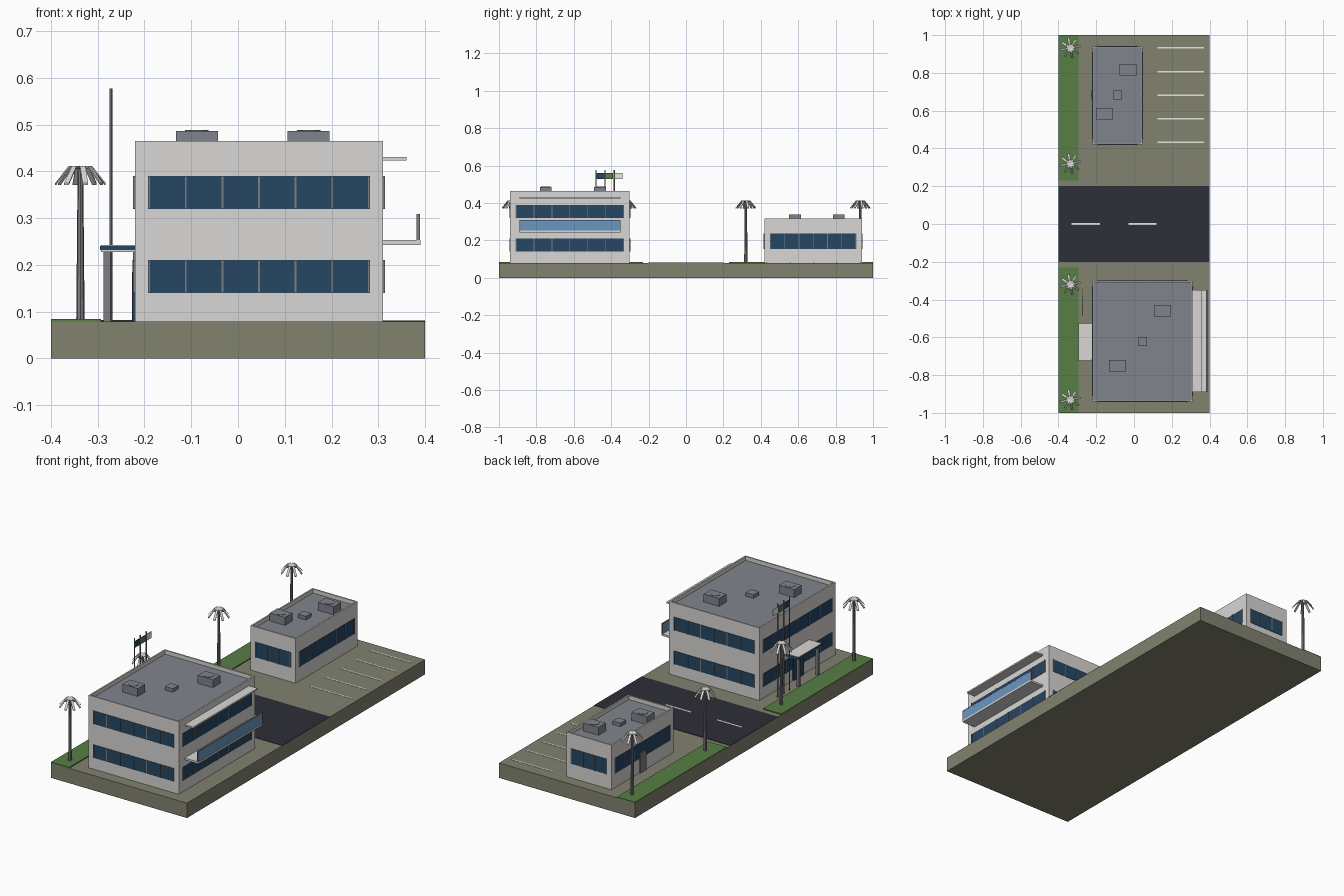
import bpy, bmesh, math
from mathutils import Matrix

if "Cube" in bpy.data.objects:
    bpy.data.objects.remove(bpy.data.objects["Cube"])


def material(name, r, g, b):
    m = bpy.data.materials.new(name)
    lin = [((c / 255 + 0.055) / 1.055) ** 2.4 for c in (r, g, b)]
    m.diffuse_color = (*lin, 1)
    m.use_nodes = True
    m.node_tree.nodes["Principled BSDF"].inputs["Base Color"].default_value = m.diffuse_color
    return m


SOIL = material("olive_ground", 130, 130, 112)
GRASS = material("grass_green", 88, 126, 70)
ROAD = material("asphalt", 46, 46, 56)
WALL = material("pale_wall", 216, 215, 213)
ROOF = material("roof_grey", 129, 132, 140)
NAVY = material("window_navy", 38, 70, 98)
GLASS = material("light_blue_glass", 108, 150, 194)
METAL = material("metal_grey", 126, 126, 130)
PAINT = material("white_paint", 232, 232, 228)

G = 0.079  # ground level


def finish(name, bm, *mats):
    me = bpy.data.meshes.new(name)
    bmesh.ops.recalc_face_normals(bm, faces=bm.faces)
    bm.to_mesh(me)
    bm.free()
    for m in mats:
        me.materials.append(m)
    ob = bpy.data.objects.new(name, me)
    bpy.context.collection.objects.link(ob)
    return ob


def add_box(bm, x0, x1, y0, y1, z0, z1):
    mat = Matrix.Translation(((x0 + x1) / 2, (y0 + y1) / 2, (z0 + z1) / 2))
    mat = mat @ Matrix.Diagonal((x1 - x0, y1 - y0, z1 - z0, 1))
    bmesh.ops.create_cube(bm, size=1, matrix=mat)


def box(name, mat, *dims):
    bm = bmesh.new()
    add_box(bm, *dims)
    return finish(name, bm, mat)


def boxes(name, mat, dims):
    bm = bmesh.new()
    for d in dims:
        add_box(bm, *d)
    return finish(name, bm, mat)


def tube(name, mat, x, y, z0, z1, r0, r1, n=8):
    bm = bmesh.new()
    bmesh.ops.create_cone(bm, cap_ends=True, segments=n, radius1=r0, radius2=r1,
                          depth=z1 - z0, matrix=Matrix.Translation((x, y, (z0 + z1) / 2)))
    return finish(name, bm, mat)


def building_shell(name, x0, x1, y0, y1, top):
    """Block with a sunken roof behind a thin parapet."""
    bm = bmesh.new()
    add_box(bm, x0, x1, y0, y1, G - 0.005, top)
    roof = max(bm.faces, key=lambda f: f.calc_center_median().z)
    bmesh.ops.inset_region(bm, faces=[roof], thickness=0.011)
    new = bmesh.ops.extrude_face_region(bm, geom=[roof])["geom"]
    bmesh.ops.translate(bm, verts=[v for v in new if isinstance(v, bmesh.types.BMVert)],
                        vec=(0, 0, -0.021))
    if roof.is_valid:
        bmesh.ops.delete(bm, geom=[roof], context="FACES_ONLY")
    for f in bm.faces:
        c = f.calc_center_median()
        f.material_index = int(abs(c.z - top + 0.021) < 1e-4)
    return finish(name, bm, WALL, ROOF)


def window_strip(name, axis, wall, sign, a, b, z0, z1, panes):
    """Ribbon of glass with mullions on a wall at x = wall or y = wall."""
    def dims(u0, u1, out, za, zb):
        d0, d1 = sorted((wall - sign * 0.002, wall + sign * out))
        return (d0, d1, u0, u1, za, zb) if axis == "x" else (u0, u1, d0, d1, za, zb)
    box(name + "_glass", NAVY, *dims(a, b, 0.002, z0, z1))
    step = (b - a) / panes
    boxes(name + "_mullions", METAL,
          [dims(a + i * step - 0.002, a + i * step + 0.002, 0.0045, z0, z1)
           for i in range(panes + 1)])


def building(name, x0, x1, y0, y1, top, floors, nx, ny):
    building_shell(name + "_shell", x0, x1, y0, y1, top)
    for i, (z0, z1) in enumerate(floors):
        for side, y, s in (("front", y0, -1), ("back", y1, 1)):
            window_strip(f"{name}_{side}_windows_{i}", "y", y, s, x0 + 0.03, x1 - 0.03, z0, z1, nx)
        for side, x, s in (("left", x0, -1), ("right", x1, 1)):
            window_strip(f"{name}_{side}_windows_{i}", "x", x, s, y0 + 0.031, y1 - 0.031, z0, z1, ny)


def roof_unit(name, x, y, top, hx=0.045, hy=0.031, h=0.043, fan=True):
    box(name, ROOF, x - hx, x + hx, y - hy, y + hy, top - h, top)
    if fan:
        tube(name + "_fan", ROOF, x, y, top, top + 0.002, 0.025, 0.025, 12)


# Site: base, road, lawns, painted lines
box("ground_base", SOIL, -0.4, 0.4, -1, 1, 0, G)
box("road", ROAD, -0.4, 0.4, -0.2, 0.2, G - 0.003, G + 0.002)
for tag, a, b in (("front", -1, -0.23), ("back", 0.23, 1)):
    box(tag + "_lawn", GRASS, -0.4, -0.293, a, b, G - 0.003, 0.084)
boxes("road_dashes", PAINT, [(x, x + 0.15, -0.005, 0.005, G, G + 0.0032) for x in (-0.33, -0.03)])
boxes("parking_lines", PAINT, [(0.125, 0.37, y - 0.004, y + 0.004, G - 0.002, G + 0.0015)
                               for y in (0.432, 0.557, 0.682, 0.807, 0.932)])

# Buildings
building("main_building", -0.22, 0.31, -0.94, -0.302, 0.465,
         ((0.14, 0.21), (0.32, 0.39)), 6, 6)
building("small_building", -0.22, 0.045, 0.42, 0.94, 0.316, ((0.155, 0.236),), 3, 6)

# Rooftop equipment
roof_unit("main_roof_unit_front", -0.088, -0.75, 0.486)
roof_unit("main_roof_unit_back", 0.151, -0.46, 0.486)
roof_unit("main_roof_hatch", 0.045, -0.622, 0.463, 0.023, 0.023, 0.02, False)
roof_unit("small_roof_unit_front", -0.155, 0.583, 0.337)
roof_unit("small_roof_unit_back", -0.033, 0.816, 0.337)
roof_unit("small_roof_hatch", -0.086, 0.683, 0.314, 0.023, 0.023, 0.02, False)

# Balcony and sunshade on the right side of the main building
box("balcony_slab", WALL, 0.308, 0.39, -0.89, -0.35, 0.243, 0.253)
box("balcony_glass", GLASS, 0.383, 0.388, -0.888, -0.352, 0.252, 0.306)
box("balcony_rail", METAL, 0.382, 0.389, -0.89, -0.35, 0.305, 0.309)
boxes("balcony_end_posts", METAL, [(0.382, 0.389, y - 0.002, y + 0.002, 0.252, 0.306)
                                   for y in (-0.888, -0.352)])
box("sunshade", WALL, 0.308, 0.36, -0.89, -0.35, 0.423, 0.431)

# Entrance canopy and doors on the left side
box("canopy_slab", WALL, -0.293, -0.219, -0.722, -0.527, 0.228, 0.243)
box("canopy_fascia", NAVY, -0.295, -0.219, -0.724, -0.525, 0.232, 0.24)
boxes("canopy_posts", METAL, [(-0.288, -0.273, y - 0.007, y + 0.007, G, 0.229)
                              for y in (-0.705, -0.544)])
box("main_door", NAVY, -0.226, -0.22, -0.67, -0.58, G, 0.21)
box("small_door", METAL, -0.227, -0.219, 0.658, 0.706, G, 0.185)

# Flagpoles
for i, (y, mat) in enumerate(((-0.481, NAVY), (-0.433, GRASS), (-0.383, PAINT))):
    tube(f"flagpole_{i}", METAL, -0.272, y, G, 0.577, 0.0033, 0.0033)
    box(f"flag_{i}", mat, -0.2735, -0.2705, y + 0.002, y + 0.044, 0.527, 0.561)


# Palm trees: tapered trunk and bent drooping fronds
def palm(name, x, y):
    tube(name + "_trunk", METAL, x, y, G, 0.402, 0.009, 0.006)
    bm = bmesh.new()
    profile = ((0.0, 0.406), (0.024, 0.41), (0.054, 0.373))
    for k in range(8):
        rot = Matrix.Translation((x, y, 0)) @ Matrix.Rotation(k * math.tau / 8 + 0.2, 4, "Z")
        rings = []
        for r, z in profile:
            rings.append([bm.verts.new((r, s * 0.006, z + t))
                          for s, t in ((-1, -0.002), (1, -0.002), (1, 0.002), (-1, 0.002))])
        for a, b in zip(rings, rings[1:]):
            for j in range(4):
                bm.faces.new((a[j], a[(j + 1) % 4], b[(j + 1) % 4], b[j]))
        bm.faces.new(rings[0][::-1])
        bm.faces.new(rings[-1])
        bmesh.ops.transform(bm, matrix=rot, verts=[v for ring in rings for v in ring])
    finish(name + "_fronds", bm, WALL)


for i, y in enumerate((-0.93, -0.32, 0.32, 0.932)):
    palm(f"palm_{i}", -0.337, y)
